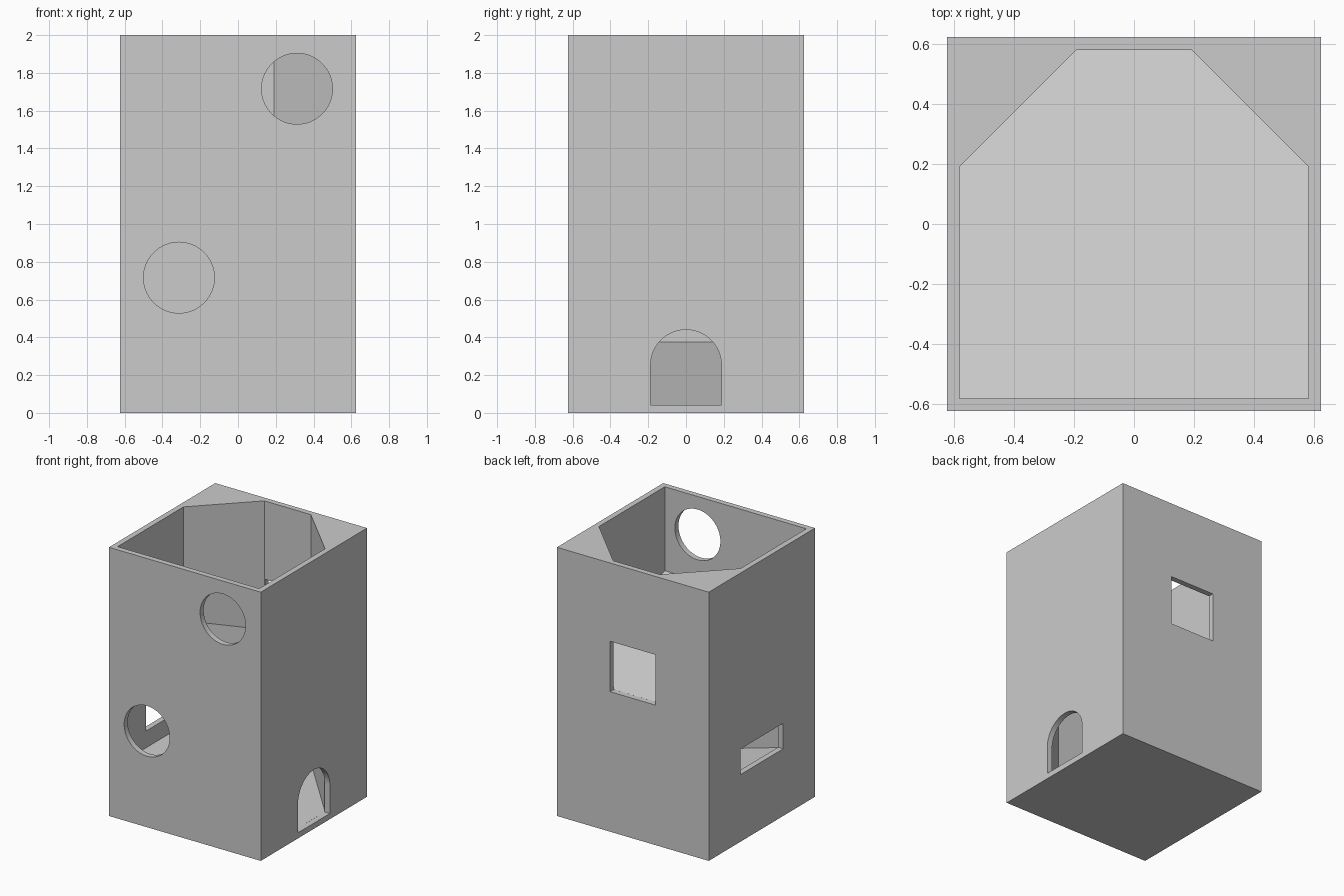
import bpy, bmesh
from math import pi, sin, cos
from mathutils import Matrix

if "Cube" in bpy.data.objects:
    bpy.data.objects.remove(bpy.data.objects["Cube"], do_unlink=True)

HALF, WALL, HEIGHT = 0.625, 0.042, 2.0
INNER = HALF - WALL        # inside face of the walls
OPEN = 0.1875              # half width of most openings
RAMP = 0.333               # rise of each sloping floor

grey = bpy.data.materials.new("plain grey")
grey.use_nodes = True
grey.diffuse_color = (0.6, 0.6, 0.6, 1)
grey.node_tree.nodes["Principled BSDF"].inputs["Base Color"].default_value = (0.6, 0.6, 0.6, 1)


def prism(name, start, end, turn=0):
    """Solid between two matching outlines, turned about z."""
    bm = bmesh.new()
    a = [bm.verts.new(p) for p in start]
    b = [bm.verts.new(p) for p in end]
    bm.faces.new(a)
    bm.faces.new(b[::-1])
    for i in range(len(a)):
        j = (i + 1) % len(a)
        bm.faces.new((a[j], a[i], b[i], b[j]))
    bmesh.ops.recalc_face_normals(bm, faces=bm.faces)
    bm.transform(Matrix.Rotation(turn, 4, 'Z'))
    mesh = bpy.data.meshes.new(name)
    bm.to_mesh(mesh)
    bm.free()
    mesh.materials.append(grey)
    ob = bpy.data.objects.new(name, mesh)
    bpy.context.collection.objects.link(ob)
    return ob


def room(name, floor, top, turn):
    """Funnel-shaped room whose floor slopes down to the outlet at local +y."""
    n = OPEN + 0.004
    plan = [(-INNER, -INNER), (INNER, -INNER), (INNER, n),
            (n, INNER), (-n, INNER), (-INNER, n)]
    low = [(x, y, floor + RAMP * (INNER - y) / (2 * INNER)) for x, y in plan]
    return prism(name, low, [(x, y, top) for x, y in plan], turn)


def opening(name, outline, turn):
    """Hole through the wall at local +y; outline is (x, z)."""
    return prism(name, [(x, INNER - 0.001, z) for x, z in outline],
                 [(x, HALF + 0.1, z) for x, z in outline], turn)


def arc(x, z, sweep, steps):
    return [(x + OPEN * cos(sweep * i / steps), z + OPEN * sin(sweep * i / steps))
            for i in range(steps)]


def rect(w, z0, z1):
    return [(-w, z0), (w, z0), (w, z1), (-w, z1)]


# Outer block
square = [(-HALF, -HALF), (HALF, -HALF), (HALF, HALF), (-HALF, HALF)]
tower = prism("tower", [(x, y, 0) for x, y in square], [(x, y, HEIGHT) for x, y in square])

# Rooms and wall openings
door = arc(0, 0.2525, pi, 32) + [(-OPEN, 0.2525), (-OPEN, WALL), (OPEN, WALL)]
cutters = [
    room("lower_room", WALL, 1.0, -pi / 2),
    room("upper_room", 1 + WALL, HEIGHT + 0.1, 0),
    opening("side_door", door, -pi / 2),
    opening("side_slot", rect(0.25, 0.5, 0.69), pi / 2),
    opening("back_window", rect(OPEN, 1 + WALL, 1.417), 0),
    opening("upper_porthole", arc(-0.3125, 1.716, 2 * pi, 64), pi),
    opening("lower_porthole", arc(0.3125, 0.716, 2 * pi, 64), pi),
]

# Carve them out of the block
bpy.context.view_layer.objects.active = tower
for cutter in cutters:
    cutter.hide_render = True
    mod = tower.modifiers.new(cutter.name, 'BOOLEAN')
    mod.operation, mod.solver, mod.object = 'DIFFERENCE', 'EXACT', cutter
    bpy.ops.object.modifier_apply(modifier=mod.name)
    bpy.data.objects.remove(cutter, do_unlink=True)

# Smooth the round edges only
tower.select_set(True)
bpy.ops.object.shade_smooth_by_angle(angle=pi / 6)
